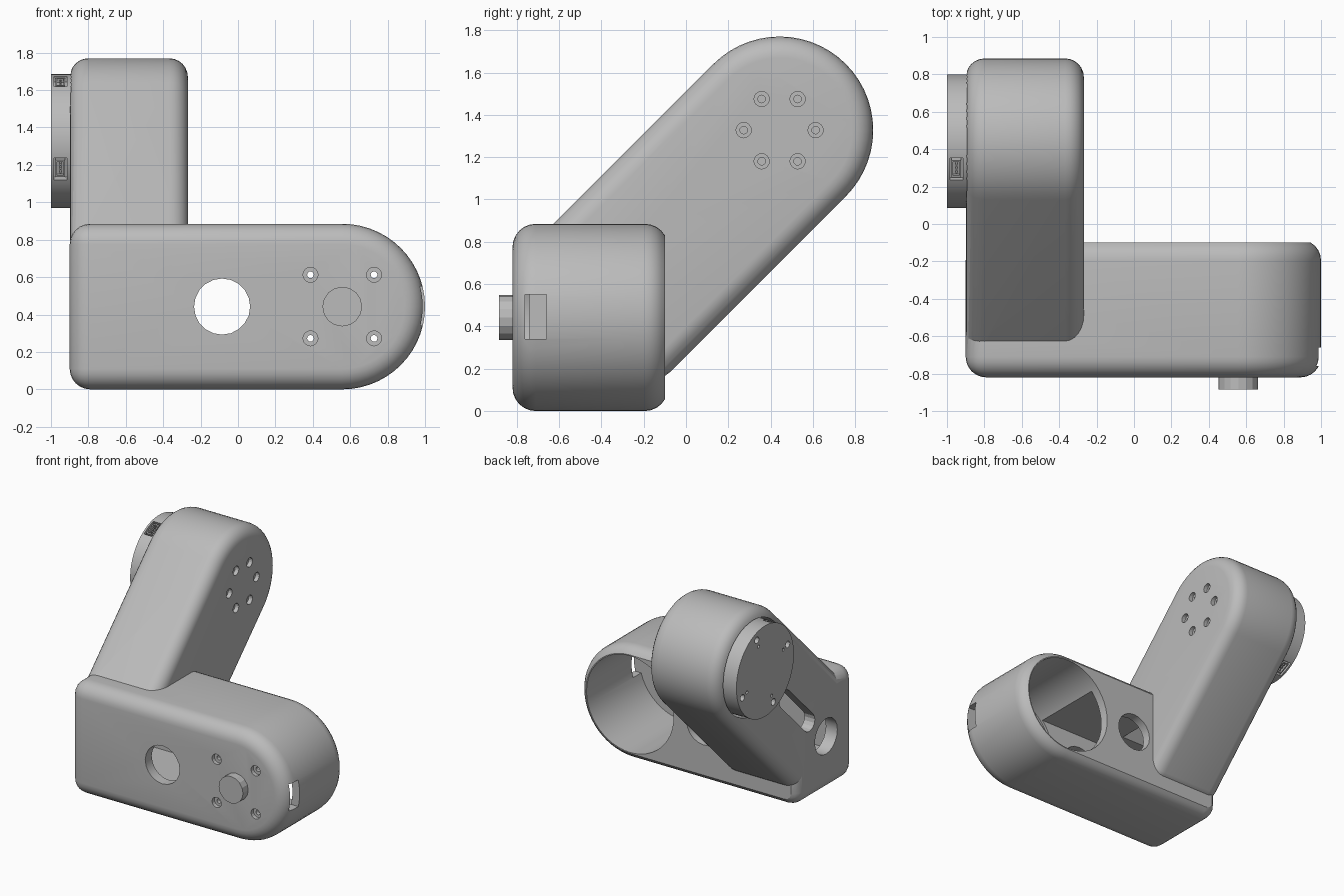
import bpy, bmesh
from math import sin, cos, radians, pi
from mathutils import Matrix, Vector

old = bpy.data.objects.get("Cube")
if old:
    bpy.data.objects.remove(old, do_unlink=True)

grey = bpy.data.materials.new("light_grey")
grey.use_nodes = True
grey.diffuse_color = (0.5, 0.5, 0.5, 1)
grey.node_tree.nodes["Principled BSDF"].inputs["Base Color"].default_value = (0.5, 0.5, 0.5, 1)

R = 0.4425                    # half width of both arms
HUB = (0.5575, R)             # horizontal arm joint centre (x, z)
TOP = (R, 3 * R)              # diagonal arm joint centre (y, z)
LOW = (-0.4575, 0.4275)       # lower end of the diagonal arm axis (y, z)


def arc(c, r, a0, a1, n):
    return [(c[0] + r * cos(radians(a0 + (a1 - a0) * i / n)),
             c[1] + r * sin(radians(a0 + (a1 - a0) * i / n))) for i in range(n + 1)]


def circle(c, r, n=32):
    return arc(c, r, 0, 360, n)[:-1]


def rect(x0, x1, y0, y1):
    return [(x0, y0), (x1, y0), (x1, y1), (x0, y1)]


def prism(name, pts, lo, hi, axis, bevel=0):
    """Extrude a profile: axis Y uses (x, z) points, axis X uses (y, z) points."""
    place = (lambda p, t: (p[0], t, p[1])) if axis == "Y" else (lambda p, t: (t, p[0], p[1]))
    bm = bmesh.new()
    a = [bm.verts.new(place(p, lo)) for p in pts]
    b = [bm.verts.new(place(p, hi)) for p in pts]
    bm.faces.new(a)
    bm.faces.new(b[::-1])
    for i in range(len(pts)):
        j = (i + 1) % len(pts)
        bm.faces.new((a[j], a[i], b[i], b[j]))
    bmesh.ops.recalc_face_normals(bm, faces=bm.faces)
    if bevel:
        sharp = [e for e in bm.edges if e.calc_face_angle(0) > 0.6]
        bmesh.ops.bevel(bm, geom=sharp, offset=bevel, segments=6, profile=0.5, affect="EDGES")
    me = bpy.data.meshes.new(name)
    bm.to_mesh(me)
    bm.free()
    me.materials.append(grey)
    ob = bpy.data.objects.new(name, me)
    bpy.context.collection.objects.link(ob)
    return ob


def combine(ob, others, op="DIFFERENCE"):
    """Apply booleans and delete the helper objects."""
    for o in others:
        m = ob.modifiers.new("bool", "BOOLEAN")
        m.object, m.operation, m.solver = o, op, "EXACT"
    bpy.context.view_layer.update()
    me = bpy.data.meshes.new_from_object(ob.evaluated_get(bpy.context.evaluated_depsgraph_get()))
    ob.modifiers.clear()
    ob.data = me
    for o in others:
        bpy.data.objects.remove(o, do_unlink=True)


def cut(*args):
    ob = prism("cutter", *args)
    ob.hide_render = True
    return ob


def around(ob, angle):
    """Turn an object about the diagonal arm's joint axis."""
    c = Vector((0, *TOP))
    ob.data.transform(Matrix.Translation(c) @ Matrix.Rotation(radians(angle), 4, "X") @ Matrix.Translation(-c))
    return ob


# Horizontal arm with a round end, trimmed flat at the back
shell = prism("elbow_shell", [(-0.9, 0)] + arc(HUB, R, -90, 90, 28) + [(-0.9, 2 * R)],
              -0.82, -0.085, "Y", 0.11)
combine(shell, [cut(rect(-2, 2, -1, 2), -0.1, 0.3, "Y")])

# Diagonal arm, round at the top
s = R / 2 ** 0.5
arm = prism("diagonal_arm", [(LOW[0] - s, LOW[1] + s), (LOW[0] + s, LOW[1] - s)]
            + arc(TOP, R, -45, 135, 28), -0.899, -0.268, "X", 0.1)
combine(shell, [arm], "UNION")

# Hollow inside, joint sockets and wiring openings
d = 0.25 / 2 ** 0.5
mid = (-0.15, 0.735)
cutters = [
    cut(circle(HUB, 0.38, 48), -0.76, 0.05, "Y"),
    cut(circle(TOP, 0.372, 48), -1.1, -0.34, "X"),
    cut(rect(-0.8, 0.4, R - 0.25, R + 0.25), -0.74, -0.17, "Y"),
    cut([(LOW[0] - d, LOW[1] + d), (LOW[0] + d, LOW[1] - d),
         (TOP[0] + d, TOP[1] - d), (TOP[0] - d, TOP[1] + d)], -0.81, -0.35, "X"),
    cut(circle((-0.085, R), 0.15, 20), -1, 0.1, "Y"),
    cut(circle((-0.46, R), 0.14, 20), -1, -0.75, "X"),
    cut(arc((-0.25, 0.63), 0.07, 135, 315, 8) + arc((0.05, 0.93), 0.07, -45, 135, 8),
        -1, -0.75, "X"),
    cut(rect(-0.76, -0.66, 0.34, 0.55), 0.8, 1.1, "X"),
]
# Counterbored screw holes
for sx in (-1, 1):
    for sz in (-1, 1):
        c = (HUB[0] + sx * 0.17, HUB[1] + sz * 0.17)
        cutters += [cut(circle(c, 0.04, 16), -0.9, -0.79, "Y"),
                    cut(circle(c, 0.018, 12), -0.9, -0.7, "Y")]
for c in circle(TOP, 0.17, 12)[1::2]:
    c = (TOP[0] + (c[0] - TOP[0]) * cos(pi / 6) - (c[1] - TOP[1]) * sin(pi / 6),
         TOP[1] + (c[0] - TOP[0]) * sin(pi / 6) + (c[1] - TOP[1]) * cos(pi / 6))
    cutters += [cut(circle(c, 0.036, 16), -0.3, -0.2, "X"),
                cut(circle(c, 0.018, 12), -0.4, -0.2, "X")]
combine(shell, cutters)

# Round boss on the front
boss = prism("front_boss", circle(HUB, 0.106, 16), -0.885, -0.8, "Y")

# Joint motor with screw holes and rim pockets
motor = prism("joint_motor", circle(TOP, 0.358, 64), -1.0, -0.36, "X")
cutters = []
for k in range(4):
    for r, size in ((0.3, 0.026), (0.24, 0.012)):
        c = (TOP[0] + r * cos(radians(70 + 90 * k)), TOP[1] + r * sin(radians(70 + 90 * k)))
        cutters.append(cut(circle(c, size, 12), -1.1, -0.96, "X"))
plugs = []
for angle in (-65, 25, 115):
    y, z = TOP[0] - 0.358, TOP[1]
    cutters.append(around(cut(rect(y - 0.1, y + 0.04, z - 0.065, z + 0.065), -0.985, -0.915, "X"), angle))
    plug = prism("rim_connector", rect(y + 0.008, y + 0.06, z - 0.05, z + 0.05), -0.975, -0.925, "X")
    combine(plug, [cut(rect(y - 0.1, y + 0.03, z - 0.04, z + 0.04), -0.967, -0.933, "X")])
    plugs.append(around(plug, angle))
    for k in (-1, 0, 1):
        w = z + k * 0.024
        plugs.append(around(prism("connector_pin", rect(y + 0.01, y + 0.04, w - 0.005, w + 0.005),
                                  -0.955, -0.945, "X"), angle))
combine(motor, cutters)

# Smooth the rounded surfaces, keep hard edges
bpy.ops.object.select_all(action="DESELECT")
for ob in [shell, boss, motor] + plugs:
    ob.select_set(True)
bpy.context.view_layer.objects.active = shell
bpy.ops.object.shade_smooth_by_angle(angle=radians(20))
